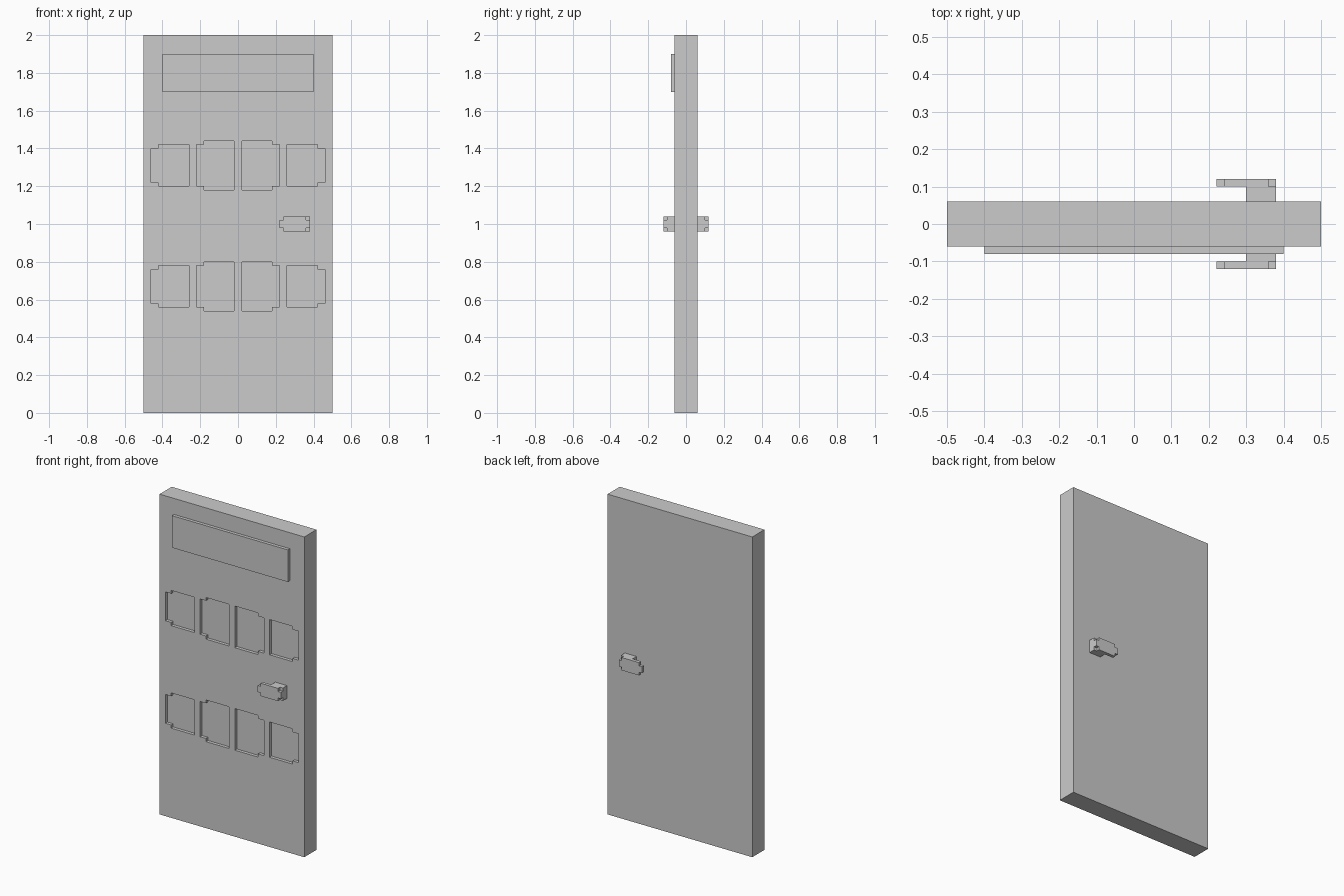
import bpy, bmesh
from mathutils import Vector

if "Cube" in bpy.data.objects:
    bpy.data.objects.remove(bpy.data.objects["Cube"])


def add_prism(bm, outline, to3d, offset):
    """Extrude a closed 2D outline, placed in space by to3d, along offset."""
    face = bm.faces.new([bm.verts.new(to3d(a, b)) for a, b in outline])
    new = bmesh.ops.extrude_face_region(bm, geom=[face])["geom"]
    verts = [g for g in new if isinstance(g, bmesh.types.BMVert)]
    bmesh.ops.translate(bm, verts=verts, vec=Vector(offset))


def add_box(bm, x0, x1, y0, y1, z0, z1):
    add_prism(bm, [(x0, z0), (x1, z0), (x1, z1), (x0, z1)],
              lambda a, b: (a, y0, b), (0, y1 - y0, 0))


def finish(name, bm):
    bmesh.ops.recalc_face_normals(bm, faces=bm.faces)
    mesh = bpy.data.meshes.new(name)
    bm.to_mesh(mesh)
    bm.free()
    obj = bpy.data.objects.new(name, mesh)
    bpy.context.collection.objects.link(obj)
    return obj


def apply_modifier(obj, name):
    bpy.context.view_layer.objects.active = obj
    bpy.ops.object.modifier_apply(modifier=name)


def carve(obj, cutter):
    cutter.hide_render = True
    mod = obj.modifiers.new("carve", 'BOOLEAN')
    mod.operation = 'DIFFERENCE'
    mod.solver = 'EXACT'
    mod.object = cutter
    apply_modifier(obj, mod.name)
    bpy.data.objects.remove(cutter)


# Door slab
bm = bmesh.new()
add_box(bm, -0.5, 0.5, -0.06, 0.06, 0, 2)
door = finish("door_slab", bm)

# Recessed panels: two rows, stepped corners on the outward side
bm = bmesh.new()
for zc in (1.31, 0.67):
    for x_in, x_out, half in ((0.02, 0.22, 0.13), (0.26, 0.46, 0.11)):
        step, low = x_out - 0.04, half - 0.02
        for s in (-1, 1):
            outline = [(x_in, -half), (step, -half), (step, -low), (x_out, -low),
                       (x_out, low), (step, low), (step, half), (x_in, half)]
            add_prism(bm, outline,
                      lambda a, b: (s * a, -0.09, zc + b), (0, 0.05, 0))
carve(door, finish("panel_cutter", bm))

# Raised plate at the top
bm = bmesh.new()
add_box(bm, -0.4, 0.4, -0.08, -0.06, 1.7, 1.9)
finish("top_plate", bm)

# Handle: L-shaped lever with stepped corners, mirrored to the back
bm = bmesh.new()
add_prism(bm, [(0.30, -0.06), (0.30, -0.10), (0.22, -0.10),
               (0.22, -0.12), (0.38, -0.12), (0.38, -0.06)],
          lambda a, b: (a, b, 0.96), (0, 0, 0.08))
handle = finish("door_handles", bm)
bm = bmesh.new()
for x0, x1 in ((0.20, 0.24), (0.36, 0.40)):
    for z0, z1 in ((0.94, 0.98), (1.02, 1.06)):
        # the left cut clears the lever, the right cut stops at the stem
        add_box(bm, x0, x1, -0.14, -0.08 if x0 < 0.3 else -0.10, z0, z1)
carve(handle, finish("corner_cutter", bm))
mirror = handle.modifiers.new("mirror", 'MIRROR')
mirror.use_axis = (False, True, False)
apply_modifier(handle, mirror.name)
